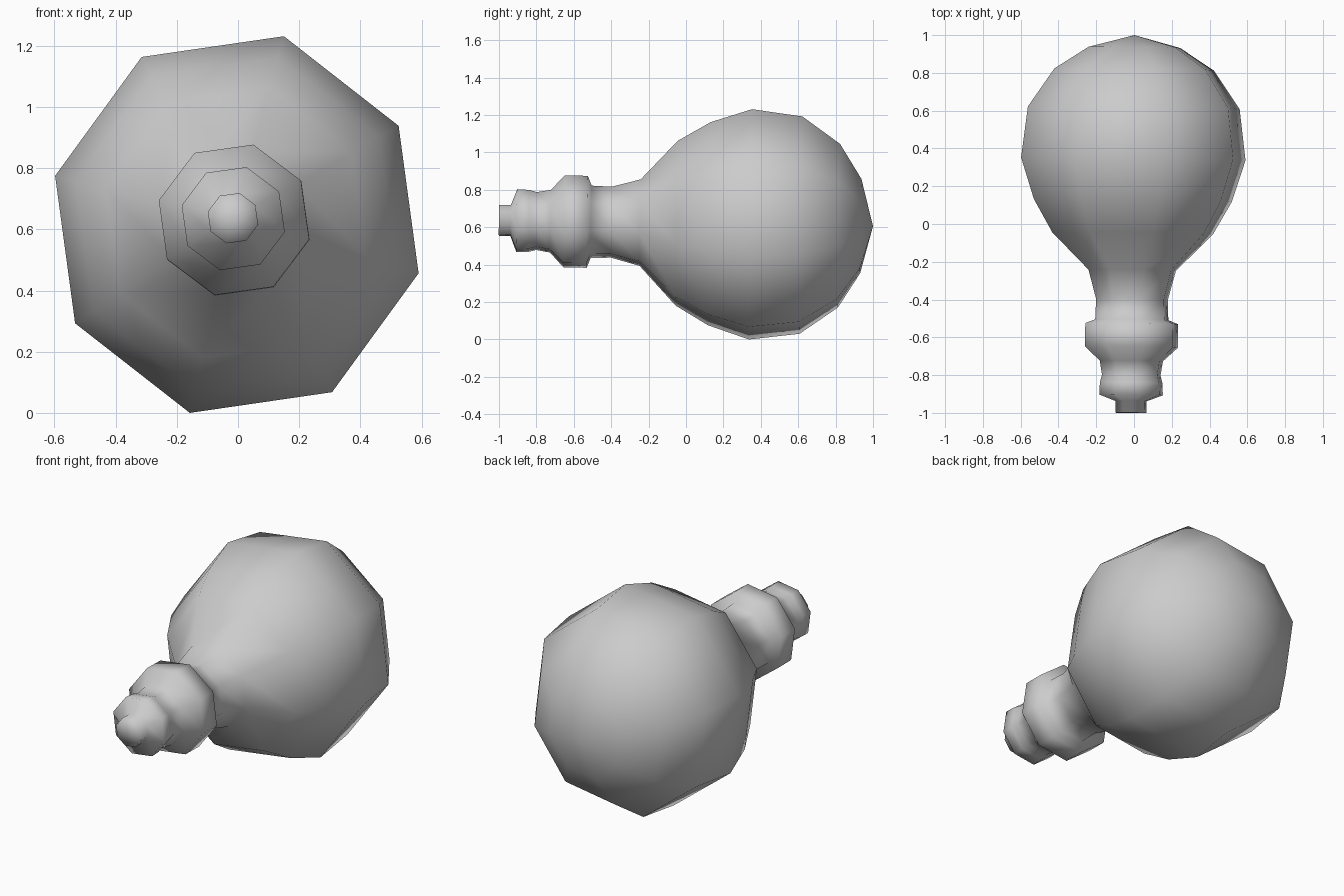
import bpy, bmesh
from math import radians, tau
from mathutils import Matrix

if "Cube" in bpy.data.objects:
    bpy.data.objects.remove(bpy.data.objects["Cube"])

SIDES = 8

# One plain grey for the whole bulb
grey = bpy.data.materials.new("plain grey")
grey.use_nodes = True
colour = (0.6, 0.6, 0.6, 1)
grey.diffuse_color = colour
grey.node_tree.nodes["Principled BSDF"].inputs["Base Color"].default_value = colour

# Profile along the bulb axis: (distance along y, radius)
tip = [(-1, 0), (-1, 0.085), (-0.938, 0.085)]
cap = [(-0.905, 0.174), (-0.84, 0.171), (-0.8, 0.16), (-0.725, 0.173)]
collar = [(-0.652, 0.254), (-0.528, 0.254)]
neck = [(-0.507, 0.2), (-0.4, 0.196), (-0.245, 0.239)]
glass = [(-0.05, 0.455), (0.125, 0.561), (0.345, 0.636), (0.615, 0.6),
         (0.818, 0.452), (0.935, 0.26), (1, 0)]

# Lathe the profile round the y axis
bm = bmesh.new()
ring = [bm.verts.new((0, y, r)) for y, r in tip + cap + collar + neck + glass]
edges = [bm.edges.new(pair) for pair in zip(ring, ring[1:])]
bmesh.ops.spin(bm, geom=ring + edges, cent=(0, 0, 0), axis=(0, 1, 0),
               angle=tau, steps=SIDES)
bmesh.ops.remove_doubles(bm, verts=bm.verts[:], dist=0.001)

# Turn the facets, then narrow the glass slightly from side to side
bm.transform(Matrix.Rotation(radians(14.5), 4, 'Y'))
for v in bm.verts:
    if v.co.y > -0.2:
        v.co.x *= 0.965
bmesh.ops.recalc_face_normals(bm, faces=bm.faces[:])
for face in bm.faces:
    face.smooth = True

mesh = bpy.data.meshes.new("light_bulb")
bm.to_mesh(mesh)
bm.free()
mesh.materials.append(grey)

# Lay the bulb down with its slight tilt
bulb = bpy.data.objects.new("light_bulb", mesh)
bulb.location = (-0.007, 0, 0.621)
bulb.rotation_euler = (-0.0155, 0, -0.0095)
bpy.context.collection.objects.link(bulb)
